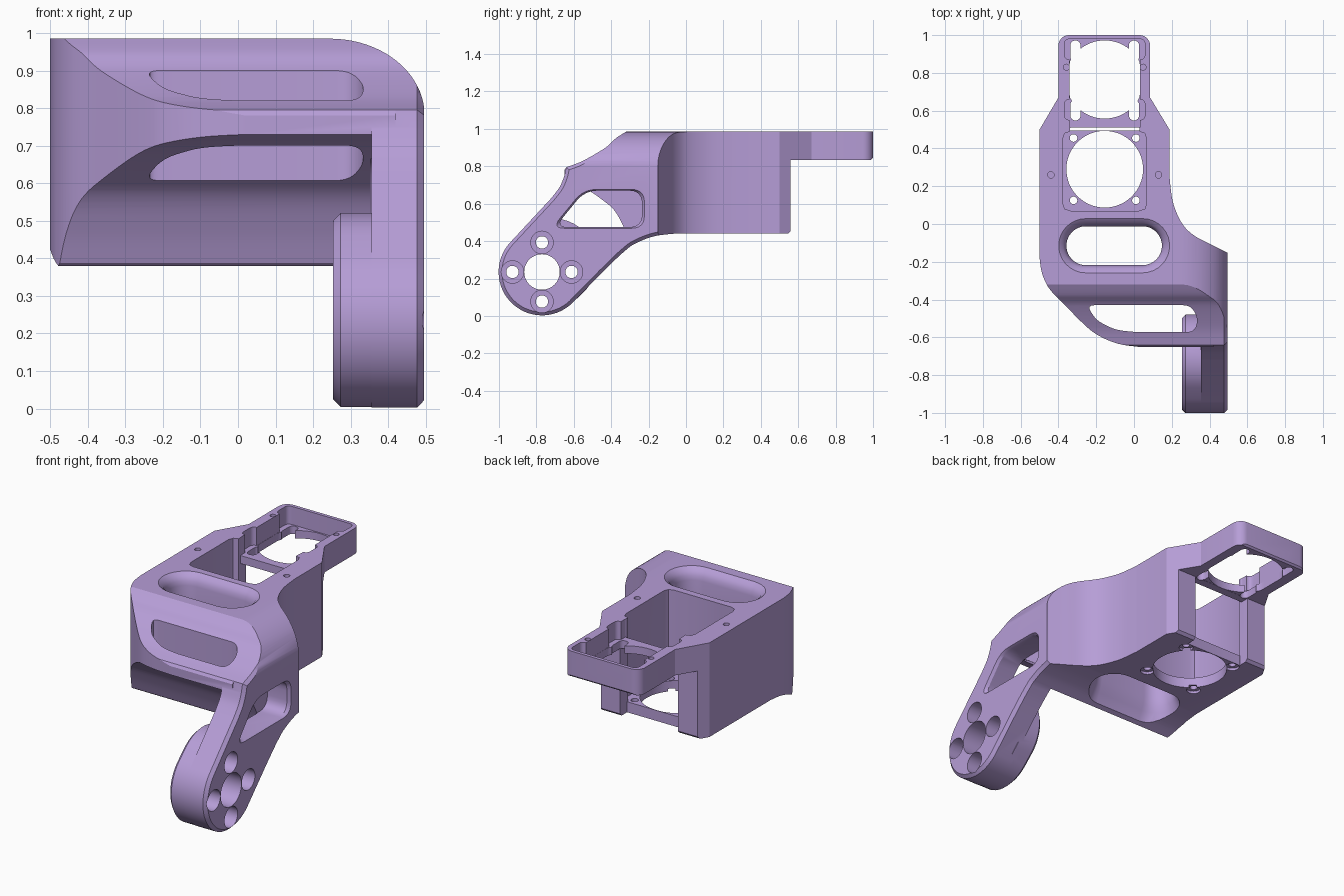
import bpy, bmesh
from math import sin, cos, pi, radians, degrees, atan2
from mathutils import Vector

if "Cube" in bpy.data.objects:
    bpy.data.objects.remove(bpy.data.objects["Cube"])


def loft(name, rings, axis, chamfer=None):
    """Solid through rings [(2D points, level), ...]; chamfer=(cap index, width) bevels one cap."""
    place = {'x': lambda u, v, l: (l, u, v), 'y': lambda u, v, l: (u, l, v), 'z': lambda u, v, l: (u, v, l)}[axis]
    first = rings[0][0]
    area = sum(p[0] * q[1] - q[0] * p[1] for p, q in zip(first, first[1:] + first[:1]))
    if (area > 0) == (axis == 'y'):
        rings = [(pts[::-1], l) for pts, l in rings]
    bm = bmesh.new()
    loops = [[bm.verts.new(place(u, v, l)) for u, v in pts] for pts, l in rings]
    n = len(loops[0])
    for a, b in zip(loops, loops[1:]):
        for i in range(n):
            j = (i + 1) % n
            bm.faces.new((a[i], a[j], b[j], b[i]))
    caps = [bm.faces.new(loops[0][::-1]), bm.faces.new(loops[-1])]
    bm.normal_update()
    if chamfer is not None:
        cap, width = chamfer
        bmesh.ops.bevel(bm, geom=list(caps[cap].edges), offset=width, segments=1,
                        affect='EDGES', profile=0.5)
    me = bpy.data.meshes.new(name)
    bm.to_mesh(me)
    bm.free()
    ob = bpy.data.objects.new(name, me)
    bpy.context.collection.objects.link(ob)
    return ob


def prism(name, pts, axis, a, b, chamfer=None):
    return loft(name, [(pts, a), (pts, b)], axis, chamfer)


def circle(cx, cy, r, n=48, a0=0.0, a1=360.0):
    full = abs(a1 - a0) >= 360
    return [(cx + r * cos(radians(a0 + (a1 - a0) * i / (n if full else n - 1))),
             cy + r * sin(radians(a0 + (a1 - a0) * i / (n if full else n - 1)))) for i in range(n)]


def slot(ax, ay, bx, by, r, n=16):
    t = degrees(atan2(by - ay, bx - ax))
    return circle(bx, by, r, n, t - 90, t + 90) + circle(ax, ay, r, n, t + 90, t + 270)


def rounded(pts, r, n=6):
    out = []
    for i, p in enumerate(pts):
        p, a, b = Vector(p), Vector(pts[i - 1]), Vector(pts[(i + 1) % len(pts)])
        s = p + (a - p).normalized() * min(r, (a - p).length * 0.48)
        e = p + (b - p).normalized() * min(r, (b - p).length * 0.48)
        for k in range(n + 1):
            t = k / n
            out.append(tuple(s * (1 - t) ** 2 + p * 2 * t * (1 - t) + e * t * t))
    return out


def rect(x0, y0, x1, y1, r=0.02):
    return rounded([(x0, y0), (x1, y0), (x1, y1), (x0, y1)], r)


def smooth(pts, n=6):
    """Catmull-Rom curve through the points."""
    p = [Vector(q) for q in [pts[0]] + pts + [pts[-1]]]
    out = []
    for i in range(1, len(p) - 2):
        a, b, c, d = p[i - 1:i + 3]
        for k in range(n):
            t = k / n
            out.append(tuple(0.5 * (2 * b + (c - a) * t + (2 * a - 5 * b + 4 * c - d) * t * t
                                    + (3 * b - a - 3 * c + d) * t ** 3)))
    return out + [tuple(p[-1])]


def combine(ob, other, op='DIFFERENCE'):
    other.hide_render = True
    m = ob.modifiers.new('bool', 'BOOLEAN')
    m.operation, m.object, m.solver = op, other, 'EXACT'
    bpy.context.view_layer.objects.active = ob
    bpy.ops.object.modifier_apply(modifier=m.name)
    bpy.data.objects.remove(other)


# Side-view curves shared by the body and the arm
brow = smooth([(-.64, .795), (-.55, .83), (-.43, .90), (-.375, .95), (-.32, .985)])
belly = smooth([(-.06, .44), (-.15, .43), (-.22, .41), (-.285, .38)])
under = smooth([(-.295, .388), (-.33, .47), (-.38, .56), (-.44, .615), (-.55, .69), (-.65, .73)])

# Body with its rear tail plate
body_side = brow + [(1.0, .985), (1.0, .845), (.99, .835), (.56, .835), (.56, .455), (.545, .44)] \
    + belly + under + [(-.65, .78)]
bracket = prism('servo_bracket', body_side, 'x', -.6, .42)

# Arm on the right, ending in a round hub
HY, HZ = -.77, .235
arm_side = brow + [(.02, .985), (.02, .44)] + belly + smooth([(-.30, .37), (-.36, .318), (-.45, .23)]) \
    + circle(HY, HZ, .232, 32, -47, -223) + smooth([(-.72, .63), (-.675, .69), (-.65, .75)])
combine(bracket, prism('arm', arm_side, 'x', .355, .495, (1, .018)), 'UNION')
combine(bracket, prism('hub', slot(-.71, .29, HY, HZ, .231, 24), 'x', .253, .38, (0, .02)), 'UNION')

# Front outline rounds the upper right edge
front = [(-.8, -.1), (.497, -.1)] \
    + [(.245 + .252 * cos(a * pi / 40), .78 + .205 * sin(a * pi / 40)) for a in range(21)] + [(-.8, .985)]
combine(bracket, prism('front_outline', front, 'y', -1.2, 1.2), 'INTERSECT')

# Top outline: tail, flared side, rounded left front
top = [(.496, -1.1), (.496, -.15)] \
    + smooth([(.49, -.15), (.40, -.105), (.31, -.055), (.25, .01), (.205, .12), (.188, .25)]) \
    + [(.188, .5), (.085, .67)] \
    + circle(.03, .945, .055, 8, 0, 90) + circle(-.345, .945, .055, 8, 90, 180) \
    + [(-.4, .67), (-.5, .5)] \
    + smooth([(-.5, -.18), (-.487, -.26), (-.45, -.34), (-.38, -.415), (-.25, -.545),
              (-.17, -.60), (-.08, -.635), (.02, -.65)]) + [(.24, -.66), (.24, -1.1)]
combine(bracket, prism('top_outline', top, 'z', -.2, 1.2), 'INTERSECT')

# Large through slot with flared mouths above and below
SA = (-.255, -.115, .045, -.115)
flare = [(.145, .3), (.145, .40), (.125, .45), (.11, .485), (.103, .53),
         (.103, .92), (.108, .945), (.12, .968), (.145, .986), (.145, 1.1)]
combine(bracket, loft('large_slot', [(slot(*SA, r), z) for r, z in flare], 'z'))

# Slot through the sloping brow
brow_slot = rounded([(-.25, -.43), (-.2, -.51), (-.1, -.56), (.0, -.572), (.32, -.572),
                     (.34, -.50), (.30, -.43)], .04)
combine(bracket, prism('brow_slot', brow_slot, 'z', .55, 1.1))

# Arm window with chamfered rim
win = [(-.70, .475), (-.235, .475), (-.235, .67), (-.54, .67)]
mid = Vector((-.43, .575))
wide = [tuple(mid + (Vector(p) - mid) * 1.07) for p in win]
combine(bracket, loft('arm_window', [(rounded(win, .07), .353), (rounded(win, .07), .478),
                                     (rounded(wide, .07), .496), (rounded(wide, .07), .6)], 'x'))

# Hub bore and counterbored screw holes
combine(bracket, prism('hub_bore', circle(HY, HZ, .095), 'x', .1, .6))
for k in range(4):
    y, z = HY + .158 * cos(k * pi / 2), HZ + .158 * sin(k * pi / 2)
    combine(bracket, loft('hub_screw', [(circle(y, z, r, 32), x) for r, x in
                                        ((.033, .1), (.033, .36), (.06, .361), (.06, .6))], 'x'))

# Motor bay, open at the back beneath the tail
CX = -.155
combine(bracket, prism('motor_bay', rounded([(CX - .222, .07), (CX + .222, .07), (CX + .222, .49),
                                             (CX - .222, .49)], .04, 2), 'z', .50, 1.2))
combine(bracket, prism('bay_gap', rect(CX - .185, .45, CX + .185, .51, .005), 'z', .501, 1.2))
combine(bracket, prism('bay_back', rect(CX - .185, .496, CX + .185, .7, .002), 'z', .3, .834))
combine(bracket, prism('floor_bore', circle(CX, .29, .203, 64), 'z', .3, .7))

# Tail pocket with narrow waist, and its opening
for name, shape in (('tail_waist', rect(CX - .187, .50, CX + .187, .96)),
                    ('tail_pocket_front', rect(CX - .213, .55, CX + .213, .66, .03)),
                    ('tail_pocket_back', rect(CX - .213, .87, CX + .213, .98, .03))):
    combine(bracket, prism(name, shape, 'z', .88, 1.2))
opening = [(max(CX - .186, min(CX + .186, x)), y) for x, y in circle(CX, .765, .207, 64)]
combine(bracket, prism('tail_opening', opening, 'z', .7, 1.2))

# Mirrored screw holes and tail corner slots
for s in (-1, 1):
    for y in (.125, .455):
        combine(bracket, loft('floor_screw', [(circle(CX + s * .165, y, r, 24), z) for r, z in
                                              ((.038, .3), (.038, .455), (.02, .456), (.02, .6))], 'z'))
    for y0, y1 in ((.575, .63), (.885, .945)):
        combine(bracket, prism('tail_slot', slot(CX + s * .155, y0, CX + s * .155, y1, .027, 10), 'z', .7, 1.2))
    combine(bracket, prism('side_screw', circle(CX + s * .285, .26, .017, 20), 'z', .85, 1.2))
    combine(bracket, prism('tail_screw', circle(CX + s * .203, .83, .016, 20), 'z', .90, 1.2))

# Finish
mat = bpy.data.materials.new('lavender')
mat.diffuse_color = (.47, .34, .68, 1)
mat.use_nodes = True
mat.node_tree.nodes["Principled BSDF"].inputs["Base Color"].default_value = mat.diffuse_color
bracket.data.materials.clear()
bracket.data.materials.append(mat)
for p in bracket.data.polygons:
    p.material_index = 0
bpy.ops.object.select_all(action='DESELECT')
bracket.select_set(True)
bpy.context.view_layer.objects.active = bracket
bpy.ops.object.shade_smooth_by_angle(angle=radians(28))
